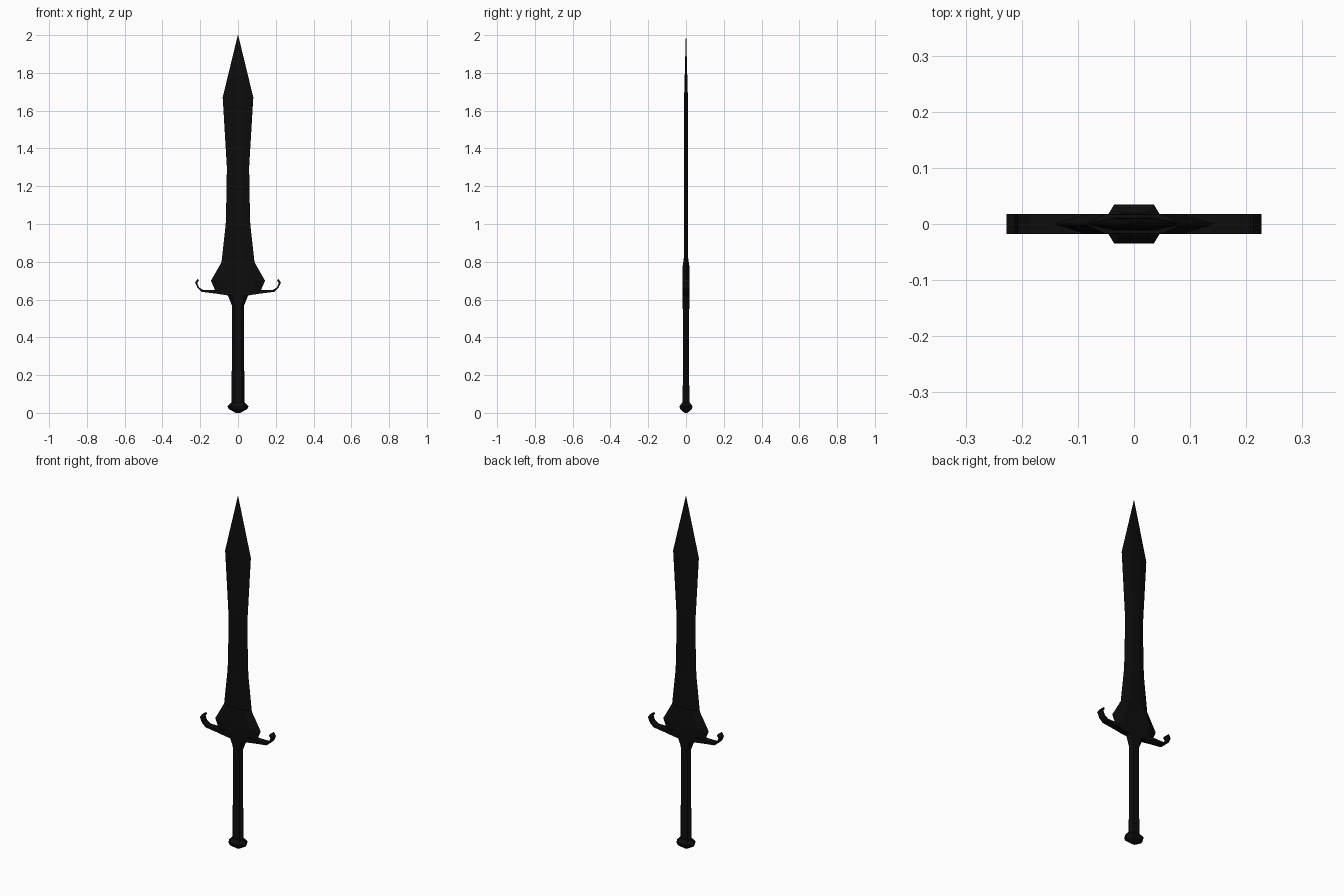
import bpy

if "Cube" in bpy.data.objects:
    bpy.data.objects.remove(bpy.data.objects["Cube"])

mat = bpy.data.materials.new("black_metal")
mat.diffuse_color = (0.004, 0.004, 0.004, 1)
mat.use_nodes = True
mat.node_tree.nodes["Principled BSDF"].inputs["Base Color"].default_value = mat.diffuse_color


def make(name, verts, faces):
    me = bpy.data.meshes.new(name)
    me.from_pydata(verts, [], faces)
    me.update()
    me.materials.append(mat)
    ob = bpy.data.objects.new(name, me)
    bpy.context.collection.objects.link(ob)
    return ob


def loft(name, sections, k):
    """Hexagonal rings (z, half width, half depth); k = width share of the flat face."""
    verts, faces = [], []
    for z, w, t in sections:
        verts += [(w, 0, z), (k * w, t, z), (-k * w, t, z),
                  (-w, 0, z), (-k * w, -t, z), (k * w, -t, z)]
    for r in range(len(sections) - 1):
        for i in range(6):
            a, b = r * 6 + i, r * 6 + (i + 1) % 6
            faces.append((a, b, b + 6, a + 6))
    n = len(verts) - 6
    faces += [tuple(range(5, -1, -1)), tuple(range(n, n + 6))]
    return make(name, verts, faces)


# Leaf-shaped blade
loft("blade", [(0.70, 0.085, 0.012), (0.80, 0.087, 0.012), (1.00, 0.065, 0.011),
               (1.16, 0.061, 0.011), (1.30, 0.059, 0.011), (1.67, 0.081, 0.010),
               (2.00, 0.001, 0.0008)], 0.4)

# Flared blade collar
loft("collar", [(0.57, 0.033, 0.017), (0.62, 0.053, 0.018), (0.65, 0.122, 0.018),
                (0.70, 0.143, 0.018), (0.80, 0.086, 0.017)], 0.6)

# Grip
loft("grip", [(0.04, 0.034, 0.018), (0.24, 0.033, 0.0165),
              (0.48, 0.033, 0.0165), (0.58, 0.033, 0.0175)], 0.6)

# Pommel
loft("pommel", [(0.0, 0.012, 0.008), (0.02, 0.048, 0.031),
                (0.035, 0.056, 0.035), (0.055, 0.036, 0.02)], 0.63)

# Crossguard arms with curled tips: (x, z) pairs of lower and upper edge
pairs = [((0, 0.62), (0, 0.655)), ((0.055, 0.622), (0.055, 0.652)),
         ((0.12, 0.632), (0.12, 0.651)), ((0.192, 0.641), (0.185, 0.651)),
         ((0.214, 0.661), (0.207, 0.665)), ((0.227, 0.69), (0.216, 0.688)),
         ((0.213, 0.71), (0.207, 0.700))]
pairs = [tuple((-x, z) for x, z in p) for p in pairs[:0:-1]] + pairs
D = 0.018
verts, faces = [], []
for (xa, za), (xb, zb) in pairs:
    verts += [(xa, -D, za), (xb, -D, zb), (xb, D, zb), (xa, D, za)]
for r in range(len(pairs) - 1):
    for i in range(4):
        a, b = r * 4 + i, r * 4 + (i + 1) % 4
        faces.append((b, a, a + 4, b + 4))
n = len(verts) - 4
faces += [(0, 1, 2, 3), (n + 3, n + 2, n + 1, n)]
make("crossguard", verts, faces)
